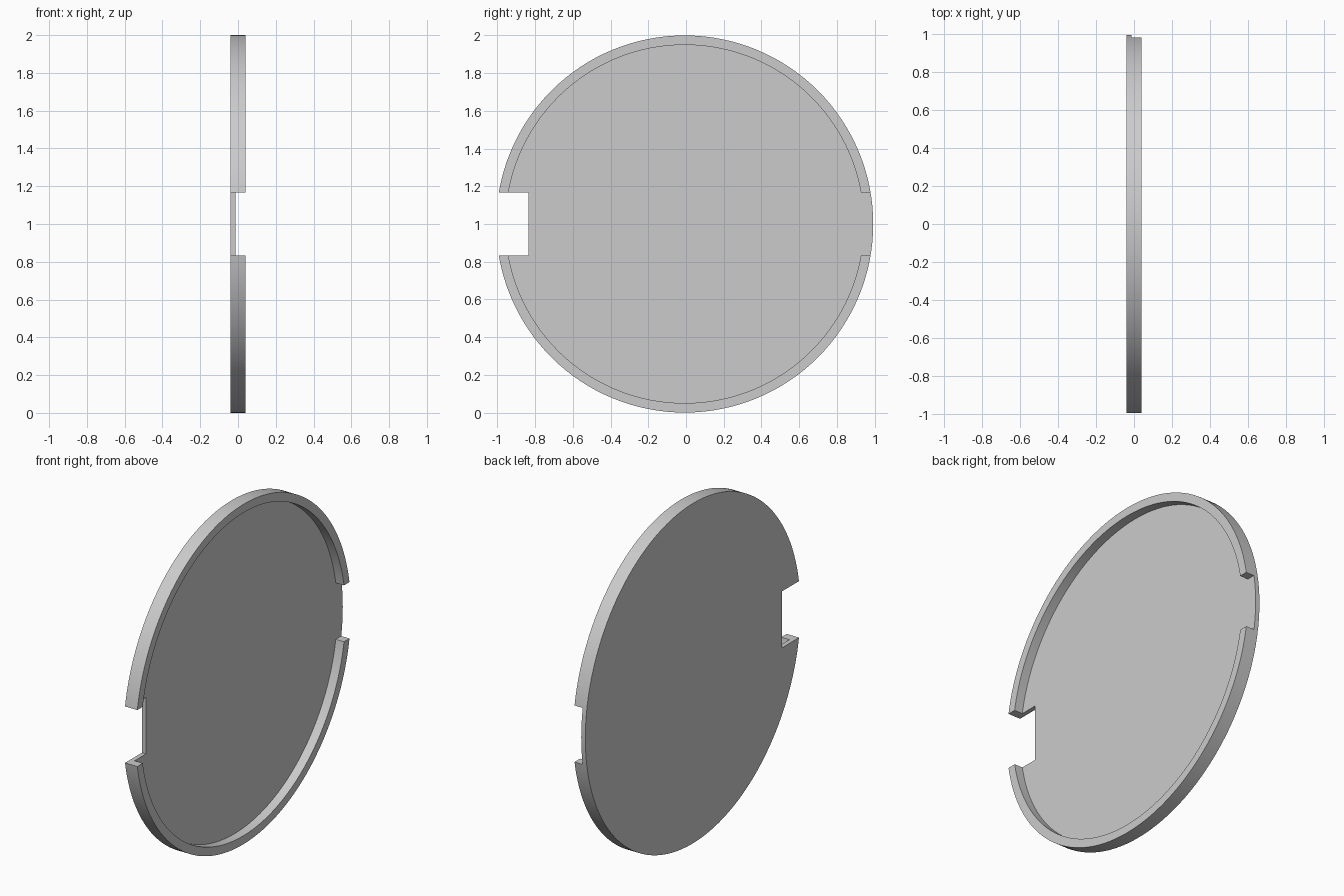
import bpy
from math import pi, radians

if "Cube" in bpy.data.objects:
    bpy.data.objects.remove(bpy.data.objects["Cube"], do_unlink=True)

RADIUS, INNER, HALF = 1.0, 0.95, 0.04   # outer and inner radius, half thickness
FLOOR = -0.0135                         # x of the recessed face
SLOT = 0.166                            # half height of both notches
CENTRE_Y = -0.007

grey = bpy.data.materials.new("light_grey")
grey.use_nodes = True
colour = (0.6, 0.6, 0.6, 1)
grey.diffuse_color = colour
grey.node_tree.nodes["Principled BSDF"].inputs["Base Color"].default_value = colour


def disc(name, radius, x0, x1):
    """Round plate lying across the x axis."""
    bpy.ops.mesh.primitive_cylinder_add(
        vertices=128, radius=radius, depth=x1 - x0,
        location=((x0 + x1) / 2, CENTRE_Y, 1), rotation=(0, pi / 2, 0))
    bpy.context.object.name = name
    return bpy.context.object


def box(name, x0, x1, y0, y1):
    """Block as tall as the notches."""
    bpy.ops.mesh.primitive_cube_add(
        size=1, location=((x0 + x1) / 2, (y0 + y1) / 2, 1))
    bpy.context.object.name = name
    bpy.context.object.scale = (x1 - x0, y1 - y0, 2 * SLOT)
    return bpy.context.object


# Round cover with a raised rim
cover = disc("round_cover", RADIUS, -HALF, HALF)
cover.data.materials.append(grey)

# Recess, front notch through the plate, back gap in the rim only
cutters = [
    disc("recess_cutter", INNER, FLOOR, 0.1),
    box("front_notch_cutter", -0.1, 0.1, -1.2, -0.836),
    box("back_gap_cutter", FLOOR, 0.1, 0.8, 1.2),
]
bpy.ops.object.select_all(action='DESELECT')
cover.select_set(True)
bpy.context.view_layer.objects.active = cover
for cutter in cutters:
    cutter.hide_render = True
    cut = cover.modifiers.new(cutter.name, 'BOOLEAN')
    cut.operation = 'DIFFERENCE'
    cut.solver = 'EXACT'
    cut.object = cutter
    bpy.ops.object.modifier_apply(modifier=cut.name)
    bpy.data.objects.remove(cutter, do_unlink=True)

bpy.ops.object.shade_smooth_by_angle(angle=radians(30))
